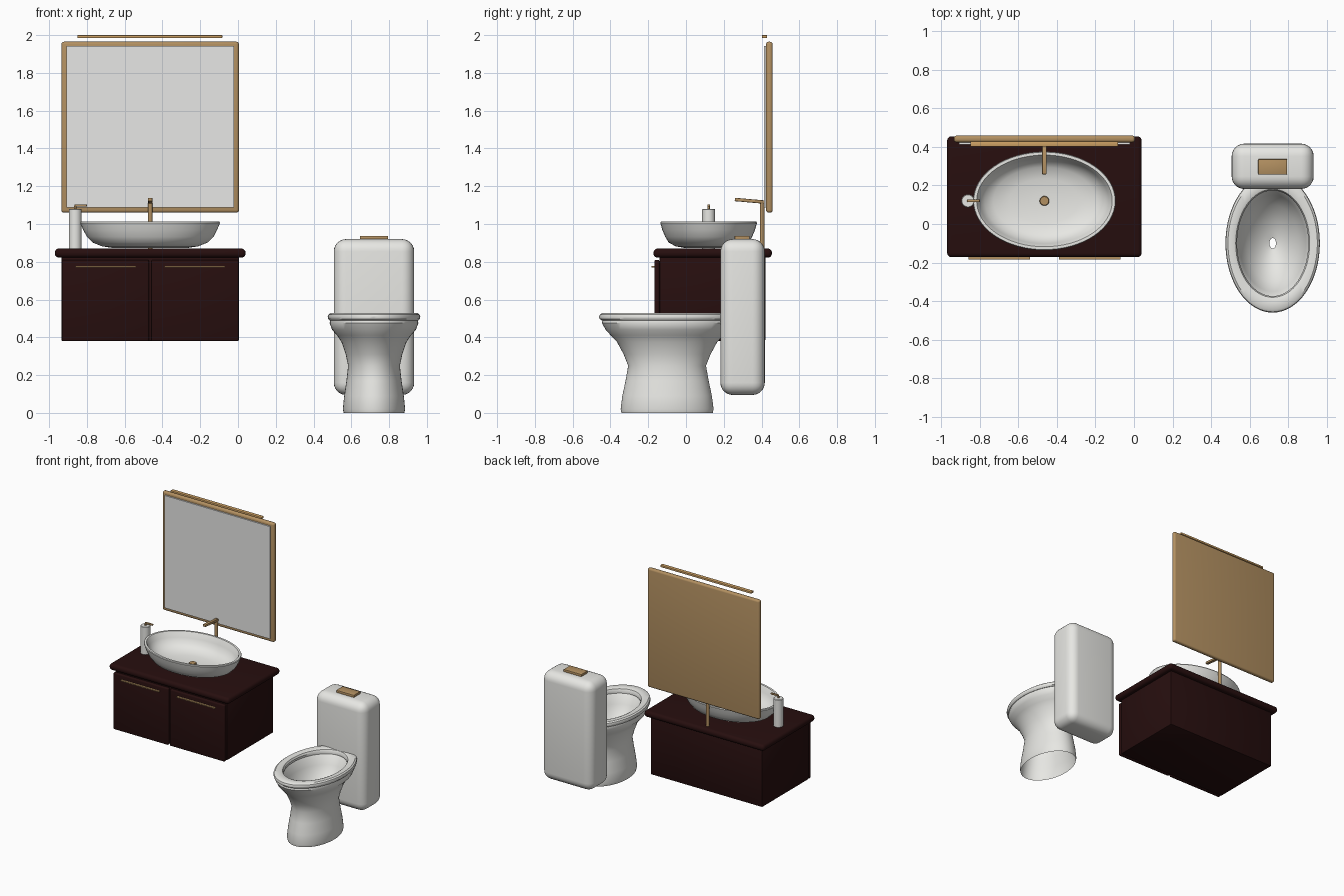
import bpy, bmesh, math
from mathutils import Matrix, Vector

if "Cube" in bpy.data.objects:
    bpy.data.objects.remove(bpy.data.objects["Cube"])


def material(name, rgb):
    m = bpy.data.materials.new(name)
    m.diffuse_color = (*rgb, 1)
    m.use_nodes = True
    m.node_tree.nodes["Principled BSDF"].inputs["Base Color"].default_value = m.diffuse_color
    return m


WHITE = material("white porcelain", (0.80, 0.80, 0.77))
GLASS = material("mirror glass", (0.80, 0.80, 0.79))
BRASS = material("brushed brass", (0.45, 0.28, 0.12))
LAMP = material("warm lamp", (0.62, 0.36, 0.13))
WOOD = material("dark wood", (0.020, 0.0045, 0.0045))


def finish(bm, name, mat, angle=35):
    bmesh.ops.recalc_face_normals(bm, faces=bm.faces)
    mesh = bpy.data.meshes.new(name)
    bm.to_mesh(mesh)
    bm.free()
    mesh.materials.append(mat)
    mesh.shade_smooth()
    mesh.set_sharp_from_angle(angle=math.radians(angle))
    obj = bpy.data.objects.new(name, mesh)
    bpy.context.collection.objects.link(obj)
    return obj


def box(name, mat, x, y, z, bevel=0, segments=4, tilt=0):
    """Box from (min, max) ranges, with rounded edges and a tilt about x."""
    bm = bmesh.new()
    bmesh.ops.create_cube(bm, size=1)
    bmesh.ops.scale(bm, verts=bm.verts, vec=[r[1] - r[0] for r in (x, y, z)])
    if bevel:
        bmesh.ops.bevel(bm, geom=bm.edges[:], offset=bevel, segments=segments,
                        profile=0.5, affect='EDGES')
    bmesh.ops.rotate(bm, verts=bm.verts, matrix=Matrix.Rotation(tilt, 3, 'X'))
    bmesh.ops.translate(bm, verts=bm.verts,
                        vec=Vector([sum(r) / 2 for r in (x, y, z)]))
    return finish(bm, name, mat)


def loft(name, mat, cx, cy, rings, n=64, caps=(False, False), closed=False):
    """Skin a stack of ellipses given as (x radius, y radius, z)."""
    bm = bmesh.new()
    loops = []
    for rx, ry, z in rings:
        loops.append([bm.verts.new((cx + rx * math.cos(2 * math.pi * i / n),
                                    cy + ry * math.sin(2 * math.pi * i / n), z))
                      for i in range(n)])
    pairs = list(zip(loops, loops[1:]))
    if closed:
        pairs.append((loops[-1], loops[0]))
    for a, b in pairs:
        for i in range(n):
            j = (i + 1) % n
            bm.faces.new((a[i], a[j], b[j], b[i]))
    for cap, ring in zip(caps, (loops[0], loops[-1])):
        if cap:
            bm.faces.new(ring)
    return finish(bm, name, mat)


def cylinder(name, mat, x, y, r, z0, z1, n=24, edge=0.003):
    return loft(name, mat, x, y, [(r - edge, r - edge, z0), (r, r, z0 + edge),
                                  (r, r, z1 - edge), (r - edge, r - edge, z1)],
                n, caps=(True, True))


# Vanity: body, two doors with handles, counter
VX = -0.465
box("cabinet_body", WOOD, (-0.935, 0.005), (-0.14, 0.42), (0.38, 0.83), 0.008, 2)
for side, label in ((-1, "left"), (1, "right")):
    def span(a, b):
        return sorted((VX + side * a, VX + side * b))
    box(label + "_door", WOOD, span(0.006, 0.468), (-0.168, -0.141), (0.38, 0.81), 0.008, 3)
    box(label + "_door_handle", BRASS, span(0.075, 0.395), (-0.183, -0.165), (0.770, 0.778))
box("counter", WOOD, (-0.97, 0.04), (-0.172, 0.455), (0.822, 0.870), 0.022, 5)

# Oval vessel basin with outer wall, rim and hollow inside
loft("basin", WHITE, VX, 0.12, [
    (0.19, 0.12, 0.872), (0.255, 0.175, 0.882), (0.305, 0.212, 0.902),
    (0.335, 0.230, 0.932), (0.355, 0.246, 0.970), (0.370, 0.256, 1.006),
    (0.367, 0.253, 1.012), (0.352, 0.238, 1.012), (0.347, 0.233, 1.005),
    (0.335, 0.222, 0.970), (0.310, 0.205, 0.935), (0.265, 0.175, 0.908),
    (0.18, 0.115, 0.893), (0.06, 0.04, 0.887)], caps=(True, True))
cylinder("basin_drain", BRASS, VX, 0.12, 0.025, 0.880, 0.902)

# Tap with a slightly rising spout
cylinder("tap_post", BRASS, VX, 0.403, 0.012, 0.865, 1.122)
box("tap_spout", BRASS, (VX - 0.012, VX + 0.012), (0.258, 0.415), (1.114, 1.132),
    0.004, 2, tilt=math.radians(-5))

# Soap dispenser
cylinder("soap_bottle", WHITE, -0.862, 0.12, 0.034, 0.868, 1.080)
cylinder("soap_pump_stem", BRASS, -0.862, 0.12, 0.006, 1.075, 1.095, 12, 0.001)
box("soap_pump_spout", BRASS, (-0.865, -0.800), (0.113, 0.127), (1.092, 1.104), 0.003, 2)

# Mirror and lamp bar
box("mirror_frame", BRASS, (-0.935, 0.005), (0.424, 0.459), (1.060, 1.965), 0.014, 4)
box("mirror_pane", GLASS, (-0.908, -0.022), (0.414, 0.430), (1.087, 1.942))
box("lamp_bar", LAMP, (-0.85, -0.083), (0.402, 0.430), (1.985, 2.0), 0.003, 2)

# Toilet: rounded tank and flush button
TX, TY = 0.72, -0.1
box("toilet_tank", WHITE, (0.507, 0.933), (0.182, 0.417), (0.095, 0.920), 0.065, 6)
box("flush_button", BRASS, (0.645, 0.795), (0.257, 0.337), (0.915, 0.937), 0.004, 2)

# Pedestal outside, then the hollow bowl down to its open drain
loft("toilet_bowl", WHITE, TX, TY, [
    (0.160, 0.242, 0.0), (0.165, 0.246, 0.02), (0.158, 0.237, 0.09),
    (0.146, 0.220, 0.17), (0.137, 0.206, 0.25), (0.150, 0.230, 0.31),
    (0.172, 0.265, 0.375), (0.195, 0.298, 0.410), (0.222, 0.325, 0.440),
    (0.235, 0.345, 0.475), (0.232, 0.342, 0.490), (0.200, 0.290, 0.493),
    (0.188, 0.274, 0.480), (0.172, 0.250, 0.420), (0.135, 0.200, 0.350),
    (0.080, 0.120, 0.290), (0.040, 0.060, 0.265), (0.017, 0.027, 0.255)])

# Seat ring
loft("toilet_seat", WHITE, TX, TY, [
    (0.188, 0.274, 0.492), (0.235, 0.347, 0.490), (0.243, 0.357, 0.498),
    (0.245, 0.360, 0.509), (0.242, 0.356, 0.520), (0.232, 0.344, 0.528),
    (0.205, 0.300, 0.529), (0.192, 0.281, 0.523), (0.185, 0.274, 0.510)], closed=True)
